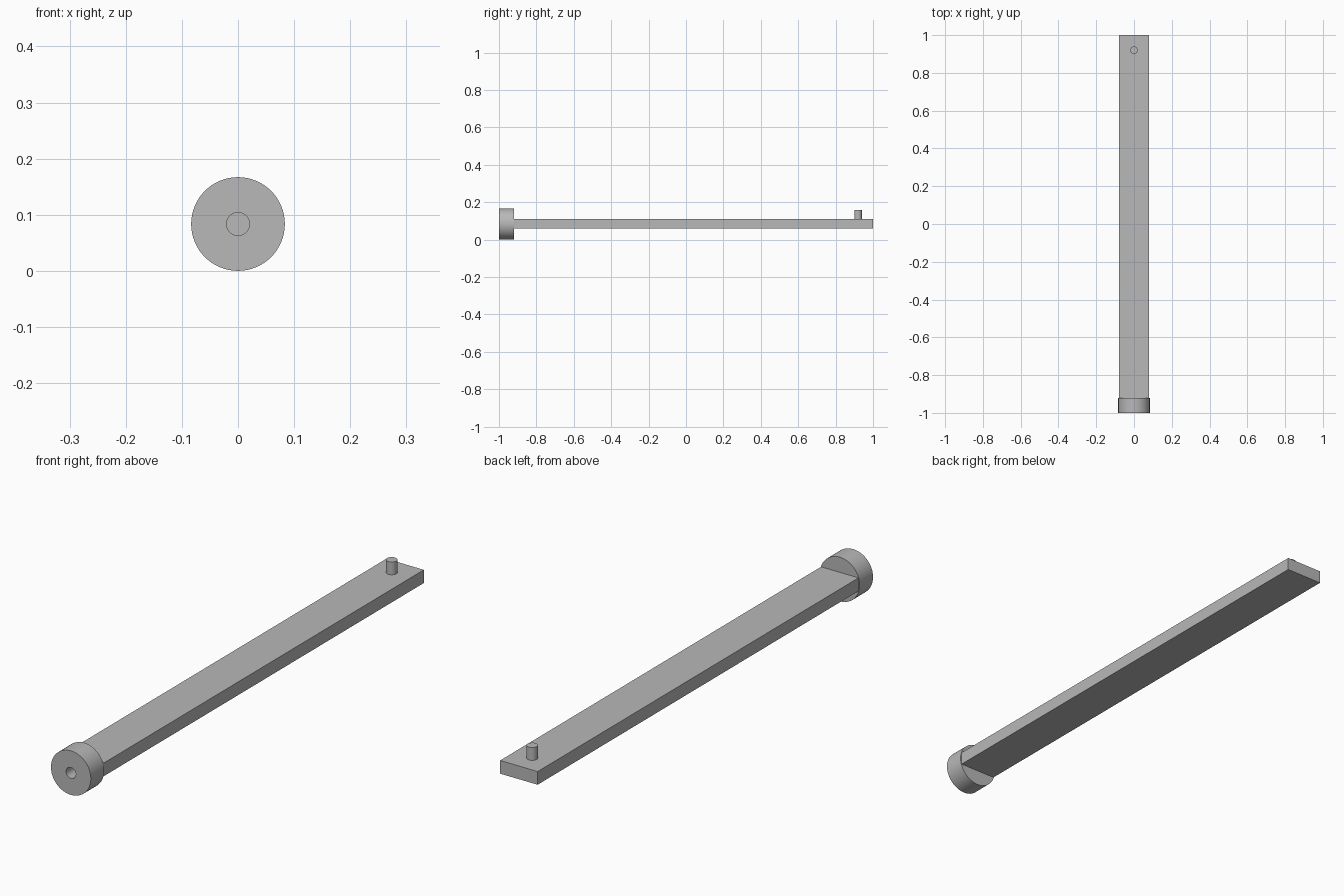
import bpy, bmesh, math
from mathutils import Matrix, Vector

cube = bpy.data.objects.get("Cube")
if cube:
    bpy.data.objects.remove(cube, do_unlink=True)

AXIS_Z = 0.0835      # height of the head's axis
HEAD_BACK = -0.92    # where the head meets the bar

grey = bpy.data.materials.new("plain_grey")
grey.use_nodes = True
colour = (0.48, 0.48, 0.48, 1)
grey.diffuse_color = colour
grey.node_tree.nodes["Principled BSDF"].inputs["Base Color"].default_value = colour


def finish(name, bm, smooth=False):
    bmesh.ops.recalc_face_normals(bm, faces=bm.faces)
    mesh = bpy.data.meshes.new(name)
    bm.to_mesh(mesh)
    bm.free()
    obj = bpy.data.objects.new(name, mesh)
    bpy.context.collection.objects.link(obj)
    mesh.materials.append(grey)
    if smooth:
        bpy.ops.object.select_all(action="DESELECT")
        obj.select_set(True)
        bpy.context.view_layer.objects.active = obj
        bpy.ops.object.shade_smooth_by_angle(angle=math.radians(35))
    return obj


# Round head with a blind bore in its front, turned from a half profile
def turned_head(outer=0.0835, bore=0.0205, front=-1.0, floor=-0.925):
    bm = bmesh.new()
    profile = [(0, floor), (bore, floor), (bore, front),
               (outer, front), (outer, HEAD_BACK), (0, HEAD_BACK)]
    verts = [bm.verts.new((r, y, AXIS_Z)) for r, y in profile]
    edges = [bm.edges.new(pair) for pair in zip(verts, verts[1:])]
    bmesh.ops.spin(bm, geom=verts + edges, cent=(0, 0, AXIS_Z), axis=(0, 1, 0),
                   angle=math.tau, steps=64, use_duplicate=False)
    bmesh.ops.remove_doubles(bm, verts=bm.verts, dist=0.0001)
    return finish("round_head", bm, smooth=True)


# Flat bar running back from the head
def flat_bar(width=0.157, thickness=0.05):
    bm = bmesh.new()
    length = 1 - HEAD_BACK
    centre = Vector((0, HEAD_BACK + length / 2, AXIS_Z + 0.001))
    bmesh.ops.create_cube(bm, size=1, matrix=Matrix.Translation(centre)
                          @ Matrix.Diagonal((width, length, thickness, 1)))
    return finish("flat_bar", bm)


# Small upright pin near the far end
def upright_pin(radius=0.02, bottom=0.105, top=0.158):
    bm = bmesh.new()
    bmesh.ops.create_cone(bm, cap_ends=True, segments=32, radius1=radius,
                          radius2=radius, depth=top - bottom,
                          matrix=Matrix.Translation((0, 0.92, (bottom + top) / 2)))
    return finish("upright_pin", bm, smooth=True)


turned_head()
flat_bar()
upright_pin()
